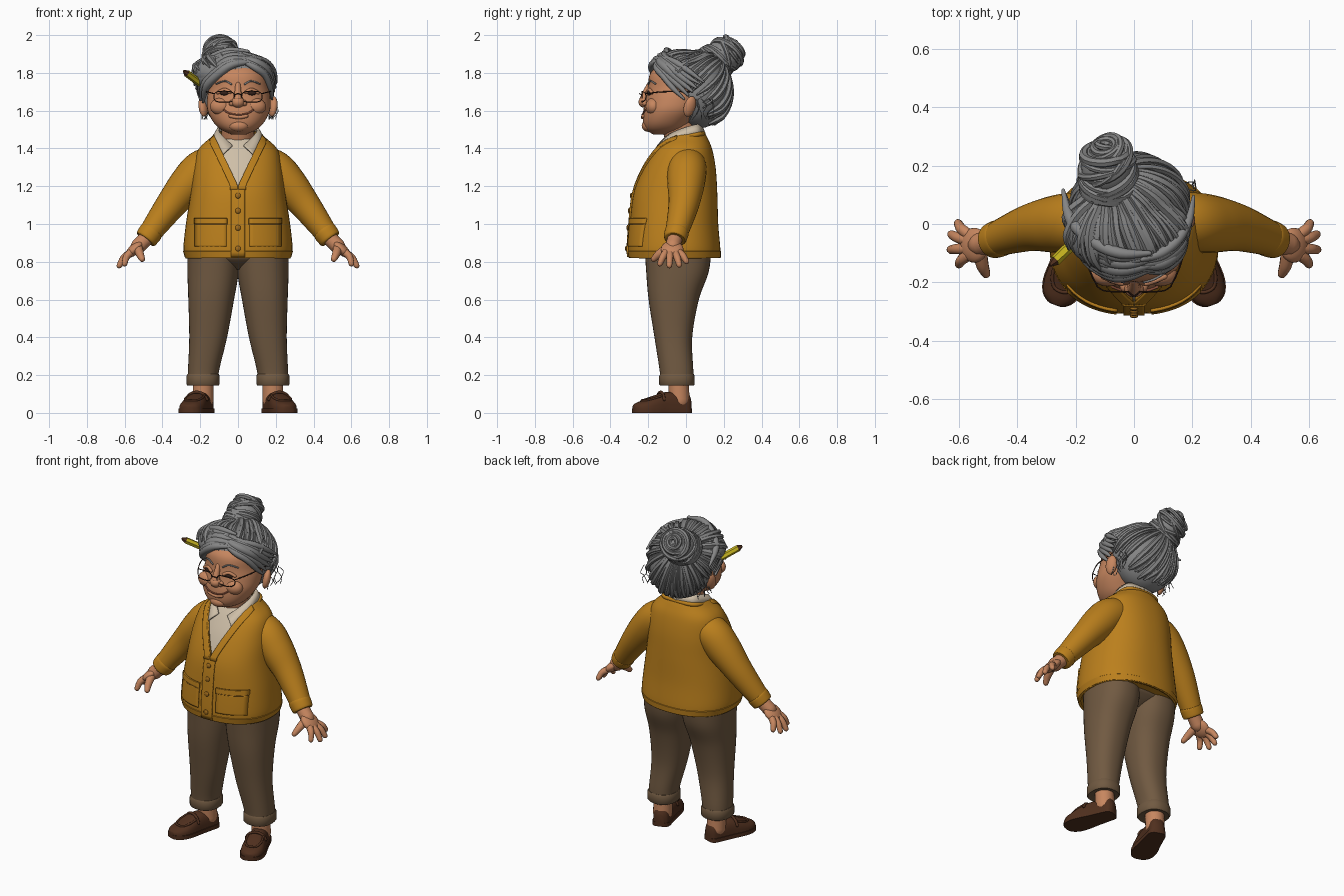
import bpy, bmesh, math, random
from math import sin, cos, pi, radians
from mathutils import Vector, Matrix, Euler

random.seed(4)
if "Cube" in bpy.data.objects:
    bpy.data.objects.remove(bpy.data.objects["Cube"])


def material(name, *rgb):
    m = bpy.data.materials.new(name)
    m.use_nodes = True
    m.diffuse_color = (*rgb, 1)
    m.node_tree.nodes["Principled BSDF"].inputs["Base Color"].default_value = (*rgb, 1)
    return m


MUSTARD = material("mustard wool", .5, .215, .012)
BUTTON = material("dark mustard", .36, .15, .012)
TROUSER = material("taupe cloth", .165, .102, .054)
SKIN = material("warm skin", .57, .24, .115)
HAIR = material("grey hair", .235, .235, .235)
SHOE = material("brown leather", .08, .029, .013)
SHIRT = material("cream cotton", .62, .52, .39)
DARK = material("dark brown", .035, .015, .01)
YELLOW = material("pencil yellow", .6, .48, .015)
LIP = material("muted lip", .3, .095, .05)


def finish(name, bm, mat, mirror=False, thick=0):
    bmesh.ops.recalc_face_normals(bm, faces=bm.faces)
    me = bpy.data.meshes.new(name)
    bm.to_mesh(me)
    bm.free()
    me.materials.append(mat)
    me.shade_smooth()
    me.set_sharp_from_angle(angle=radians(50))
    o = bpy.data.objects.new(name, me)
    bpy.context.scene.collection.objects.link(o)
    if thick:
        s = o.modifiers.new("thickness", "SOLIDIFY")
        s.thickness, s.offset = thick, 0
    if mirror:
        o.modifiers.new("mirror", "MIRROR")
    return o


def smooth(pts, n=6, closed=False):
    """Catmull-Rom resampling of tuples of any length."""
    out, k = [], len(pts)
    pick = (lambda i: pts[i % k]) if closed else (lambda i: pts[min(max(i, 0), k - 1)])
    for i in range(k if closed else k - 1):
        for j in range(n):
            t = j / n
            out.append(tuple(.5 * (2*b + (c-a)*t + (2*a-5*b+4*c-d)*t*t + (3*b-a-3*c+d)*t**3)
                             for a, b, c, d in zip(pick(i-1), pick(i), pick(i+1), pick(i+2))))
    return out if closed else out + [tuple(pts[-1])]


def loft(name, rings, mat, wrap=True, cap=True, loop=False, **kw):
    bm = bmesh.new()
    vs = [[bm.verts.new(p) for p in r] for r in rings]
    n = len(vs[0])
    pairs = list(zip(vs, vs[1:])) + ([(vs[-1], vs[0])] if loop else [])
    for a, b in pairs:
        for j in range(n if wrap else n - 1):
            k = (j + 1) % n
            bm.faces.new((a[j], a[k], b[k], b[j]))
    if cap and wrap and not loop:
        bm.faces.new(vs[0])
        bm.faces.new(vs[-1])
    return finish(name, bm, mat, **kw)


def sweep(name, pts, mat, r=None, sides=10, n=6, closed=False, tip=True, **kw):
    """Round tube through points (x, y, z, radius), with rounded ends."""
    if r:
        pts = [(*p[:3], r) for p in pts]
    path = [(Vector(p[:3]), max(p[3], .0008)) for p in smooth(pts, n, closed)]
    if tip and not closed:
        for _ in range(2):
            (p, q), d = path[-1], (path[-1][0] - path[-2][0]).normalized()
            path += [(p + d*q*.6, q*.8), (p + d*q*.95, q*.3)]
            path.reverse()
    rings, u, k = [], None, len(path)
    for i, (p, q) in enumerate(path):
        a = path[i-1][0] if closed or i else p
        t = (path[(i+1) % k if closed else min(i+1, k-1)][0] - a).normalized()
        u = u - t*u.dot(t) if u else t.orthogonal()
        u.normalize()
        w = t.cross(u)
        rings.append([p + q*(u*cos(2*pi*j/sides) + w*sin(2*pi*j/sides)) for j in range(sides)])
    return loft(name, rings, mat, loop=closed, **kw)


def blob(name, loc, size, mat, rot=(0, 0, 0), seg=24, **kw):
    bm = bmesh.new()
    bmesh.ops.create_uvsphere(bm, u_segments=seg, v_segments=seg // 2, radius=1,
                              matrix=Matrix.LocRotScale(Vector(loc), Euler(rot), Vector(size)))
    return finish(name, bm, mat, **kw)


def power(v, e):
    return math.copysign(abs(v)**e, v)


def ring(z, cx, cy, rx, ry, grow=0, e=2.3, n=40, t0=0):
    """Superellipse outline; t = 0 is the front, t0 leaves a front opening."""
    ts = [t0 + (2*pi - 2*t0) * j / (n if not t0 else n - 1) for j in range(n)]
    return [(cx + (rx+grow)*power(sin(t), 2/e), cy - (ry+grow)*power(cos(t), 2/e), z) for t in ts]


def row_at(table, z):
    for a, b in zip(table, table[1:]):
        if z <= b[0]:
            f = max(0, (z - a[0]) / (b[0] - a[0]))
            return tuple(p + (q-p)*f for p, q in zip(a, b))
    return table[-1]


def front_y(table, x, z):
    _, cx, cy, rx, ry = row_at(table, z)
    return cy - ry * max(0, 1 - min(1, abs(x-cx)/rx)**2.3)**(1/2.3)


# Cardigan with an open neckline, shirt underneath
TORSO = smooth([(.82, 0, -.06, .272, .236), (.87, 0, -.062, .283, .238), (1, 0, -.063, .27, .228),
                (1.16, 0, -.056, .245, .216), (1.29, 0, -.036, .23, .188), (1.39, 0, -.016, .205, .15),
                (1.45, 0, -.005, .145, .115), (1.485, 0, 0, .108, .09)])


def edge(z):
    return max(.002, (z - 1.2) * .47)


loft("shirt", [ring(*r, grow=-.014) for r in TORSO if 1.1 < r[0] < 1.455], SHIRT)
rings = []
for r in TORSO:
    rings.append(ring(*r, t0=math.asin(min(.95, edge(r[0]) / r[3])**1.15), n=64))
loft("cardigan", rings, MUSTARD, wrap=False, thick=.012)
loft("cardigan_underside", [ring(*row_at(TORSO, z), grow=-.005) for z in (.825, .835)], MUSTARD)
loft("hem_band", [ring(*row_at(TORSO, z), grow=g) for z, g in
                  ((.82, 0), (.822, .008), (.855, .009), (.862, 0))], MUSTARD, cap=False)


def patch(name, z0, z1, left, right, off, mat, nz=14, nx=8, thick=.012, **kw):
    rows = []
    for i in range(nz + 1):
        z = z0 + (z1 - z0) * i / nz
        a, b = left(z), right(z)
        xs = [a + (b-a)*j/nx for j in range(nx + 1)]
        rows.append([(x, front_y(TORSO, x, z) - off, z) for x in xs])
    return loft(name, rows, mat, wrap=False, thick=thick, **kw)


patch("button_placket", .825, 1.2, lambda z: -.036, lambda z: .036, .009, MUSTARD)
patch("lapel_bands", 1.18, 1.465, edge, lambda z: min(edge(z) + .04, row_at(TORSO, z)[3]*.97),
      .009, MUSTARD, mirror=True)
patch("pockets", .88, 1.0, lambda z: .06, lambda z: .225, .008, MUSTARD, mirror=True)
patch("pocket_bands", 1.0, 1.03, lambda z: .057, lambda z: .228, .011, MUSTARD, mirror=True)
patch("pocket_seams", .997, 1.001, lambda z: .057, lambda z: .228, .014, BUTTON, nz=1, thick=.008, mirror=True)
for z in (.87, .98, 1.07, 1.15):
    blob("button", (0, front_y(TORSO, 0, z) - .016, z), (.015, .007, .015), BUTTON, seg=14)
sweep("back_neck_rib", [(.125, -.03, 1.455), (.115, .055, 1.472), (.06, .088, 1.478), (-.06, .088, 1.478),
                        (-.115, .055, 1.472), (-.125, -.03, 1.455)], MUSTARD, r=.012)

# Shirt collar
top = smooth([(0, .08, 1.525), (.085, .05, 1.525), (.103, -.03, 1.5), (.08, -.1, 1.465), (.03, -.148, 1.415)])
low = smooth([(0, .098, 1.48), (.1, .072, 1.475), (.132, -.02, 1.46), (.127, -.1, 1.425), (.088, -.182, 1.36)])
loft("shirt_collar", [top, low], SHIRT, wrap=False, thick=.01, mirror=True)

# Sleeves, cuffs and hands
sweep("sleeves", [(.1, .012, 1.33, .09), (.19, .006, 1.29, .103), (.265, .0, 1.212, .099), (.345, -.01, 1.115, .083),
                  (.42, -.033, 1.015, .069), (.482, -.057, .93, .057)], MUSTARD, sides=28, tip=False, mirror=True)
sweep("sleeve_cuffs", [(.455, -.046, .965, .06), (.462, -.049, .956, .064), (.484, -.057, .926, .061),
                       (.49, -.059, .918, .055)], MUSTARD, sides=28, tip=False, mirror=True)
sweep("wrists", [(.47, -.054, .94), (.53, -.07, .88)], SKIN, r=.04, sides=16, mirror=True)
blob("palms", (.548, -.073, .866), (.06, .06, .028), SKIN, rot=(0, radians(42), 0), mirror=True)
for finger, y, tip in (("little", -.034, (.603, .002, .802)), ("ring", -.057, (.626, -.036, .784)),
                       ("middle", -.084, (.628, -.088, .78)), ("index", -.108, (.6, -.138, .79))):
    base = Vector((.57, y, .848))
    mid = base.lerp(Vector(tip), .5) + Vector((.006, 0, .006))
    sweep(finger + "_fingers", [(*base, .02), (*mid, .0185), (*tip, .015)], SKIN, mirror=True)
sweep("thumbs", [(.53, -.09, .875, .026), (.52, -.14, .843, .022), (.508, -.17, .815, .016)], SKIN, mirror=True)

# Trousers
LEG = [(.15, .185, -.048, .08, .086), (.22, .183, -.05, .082, .089), (.4, .158, -.067, .1, .1),
       (.6, .142, -.065, .121, .133), (.75, .132, -.045, .136, .166), (.9, .13, -.042, .138, .178)]
loft("trouser_legs", [ring(*r) for r in smooth(LEG)], TROUSER, mirror=True)
loft("trouser_seat", [ring(*r) for r in smooth([(.76, 0, -.045, .1, .08), (.8, 0, -.045, .2, .14),
                                                (.84, 0, -.043, .255, .165), (.95, 0, -.043, .25, .168)])], TROUSER)
loft("trouser_cuffs", [ring(z, .185, -.048, .08, .086, grow=g) for z, g in
                       ((.148, -.012), (.144, .002), (.152, .008), (.195, .008), (.205, .003), (.203, -.008))],
     TROUSER, mirror=True)

# Ankles and loafers, toes turned out
sweep("ankles", [(.185, -.035, .06), (.185, -.04, .17)], SKIN, r=.055, sides=20, mirror=True)
TURN = Matrix.Translation((.165, .022, 0)) @ Matrix.Rotation(radians(19), 4, "Z")
STATION = smooth([(0, .024, .075), (.02, .045, .108), (.08, .052, .108), (.14, .058, .11), (.2, .066, .092),
                  (.25, .066, .07), (.29, .053, .057), (.312, .03, .045), (.318, .012, .038)])


def section(s, w, h):
    return [TURN @ Vector((w*power(cos(a), .75), -s, .018 + (h-.018)*sin(a)**.7 if 0 < a < pi else .018))
            for a in (pi*j/16 for j in range(17))]


loft("shoe_uppers", [section(*r) for r in STATION], SHOE, mirror=True)
outline = [(w + .004, -s) for s, w, h in STATION]
outline += [(-x, y) for x, y in reversed(outline)]
loft("shoe_soles", [[TURN @ Vector((x, y, z)) for x, y in outline] for z in (0, .024)], SHOE, mirror=True)
sweep("shoe_straps", [TURN @ Vector((.063*cos(a), -.165, .03 + .08*sin(a)**.7)) for a in
                      (pi*j/8 for j in range(1, 8))], SHOE, r=.008, mirror=True)
sweep("shoe_toe_seams", [TURN @ Vector((x, -s, z)) for x, s, z in ((.045, .17, .092), (.045, .22, .076),
      (.028, .258, .066), (0, .268, .067), (-.028, .258, .066), (-.045, .22, .076), (-.045, .17, .092))],
      SHOE, r=.006, mirror=True)

# Head and face
sweep("neck", [(0, .005, 1.38), (0, -.025, 1.46), (0, -.05, 1.56)], SKIN, r=.087, sides=24)
HEAD = smooth([(1.475, .004, -.125, .04, .05), (1.5, .004, -.112, .095, .1), (1.54, .004, -.1, .135, .127),
               (1.6, .004, -.073, .165, .153), (1.66, .004, -.052, .168, .16), (1.72, .004, -.03, .16, .172),
               (1.8, 0, -.02, .153, .168), (1.86, 0, -.01, .1, .11)])
loft("head", [ring(*r, e=2.15) for r in HEAD], SKIN)


def on_face(x, z, lift=0):
    return (x, front_y(HEAD, x, z) - lift, z)


blob("cheeks", on_face(.09, 1.622, -.034), (.058, .042, .046), SKIN, mirror=True)
blob("chin", on_face(.004, 1.52, -.022), (.052, .034, .032), SKIN)
blob("nose_tip", on_face(0, 1.645, .002), (.035, .034, .03), SKIN)
blob("nostrils", on_face(.031, 1.64, -.003), (.018, .021, .017), SKIN, mirror=True)
sweep("nose_bridge", [(0, -.192, 1.74, .014), (0, -.21, 1.70, .018), (0, -.22, 1.66, .026)], SKIN)
blob("ears", (.184, .02, 1.622), (.022, .033, .056), SKIN, rot=(radians(-12), radians(12), radians(28)), mirror=True)
sweep("mouth", [on_face(x, z, .003) for x, z in ((-.075, 1.604), (-.045, 1.586), (.004, 1.578), (.05, 1.586),
                                                 (.08, 1.604))], LIP, r=.0045)
sweep("lower_lip", [on_face(x, z, .001) for x, z in ((-.04, 1.572), (.004, 1.565), (.045, 1.572))], SKIN, r=.01)
blob("eyes", on_face(.073, 1.693, -.002), (.024, .01, .012), DARK, rot=(0, 0, radians(15)), mirror=True)
sweep("upper_eyelids", [on_face(x, z, .002) for x, z in ((.042, 1.698), (.073, 1.712), (.106, 1.695))],
      SKIN, r=.009, mirror=True)
sweep("eyebrows", [on_face(x, z, .001) for x, z in ((.035, 1.74), (.07, 1.757), (.115, 1.742))],
      HAIR, r=.0045, mirror=True)

# Spectacles
sweep("spectacle_rims", [(.073 + .055*power(cos(a), .7), -.232 + .02*cos(a)**2*(cos(a) > 0),
                          1.674 + .029*power(sin(a), .7)) for a in (2*pi*j/16 for j in range(16))],
      DARK, r=.0026, sides=6, n=3, closed=True, mirror=True)
sweep("spectacle_bridge", [(-.021, -.232, 1.682), (0, -.247, 1.69), (.021, -.232, 1.682)], DARK, r=.0028, sides=6)
sweep("spectacle_arms", [(.127, -.212, 1.69), (.165, -.12, 1.7), (.178, .02, 1.7)], DARK, r=.003, sides=6, mirror=True)

# Hair masses and combed locks gathered toward the bun
MASSES = [(Vector((-.012, .07, 1.705)), Vector((.19, .16, .198))), (Vector((-.028, -.025, 1.8)), Vector((.208, .148, .106)))]
for part, (c, s) in zip(("hair_back", "hair_crown"), MASSES):
    blob(part, c, s, HAIR, seg=32)
CORE = Vector((-.01, .03, 1.75))


def hair_point(d, lift):
    far = 0
    for c, s in MASSES:
        p = Vector([a/b for a, b in zip(CORE - c, s)])
        q = Vector([a/b for a, b in zip(d, s)])
        a, b, k = q.dot(q), p.dot(q), p.dot(p) - 1
        far = max(far, (-b + math.sqrt(b*b - a*k)) / a)
    return CORE + d*(far + lift)


BUN = Vector((-.092, .195, 1.888))
goal = (BUN - CORE).normalized()
for i in range(84):
    phi = (i + random.uniform(-.7, .7)) * 2*pi/84
    f = min(1, max(0, (abs(math.degrees((phi + pi) % (2*pi) - pi)) - 40) / 110))
    el = radians(24 - 82*f*f*(3 - 2*f) + random.uniform(-5, 5))
    d = Vector((sin(phi)*cos(el), -cos(phi)*cos(el), sin(el)))
    fat, lift, sway = random.uniform(.008, .018), random.uniform(-.005, .008), random.uniform(-.12, .12)
    pts = []
    for t in range(7):
        e = d.slerp(goal, t/6*.88)
        e.rotate(Matrix.Rotation(sway*sin(pi*t/6), 3, goal))
        pts.append((*hair_point(e, lift), fat*(1 if t else .4)))
    sweep("hair_lock", pts, HAIR, sides=6, n=3)


# Side-swept fringe, each lock lying above and outside the one before
def fringe(name, pts, count, out):
    for i in range(count):
        k, w = i*.013, random.uniform(.85, 1.2)
        sweep(name, [(x + out*k*j/3 + random.uniform(-.004, .004), y + k*(.6 + .25*j),
                      z + k*(.6 + .2*j) + random.uniform(-.005, .005), r*w)
                     for j, (x, y, z, r) in enumerate(pts)], HAIR, sides=8)


fringe("fringe_right", [(.055, -.155, 1.855, .01), (-.03, -.178, 1.84, .022), (-.1, -.166, 1.797, .025),
                        (-.168, -.112, 1.73, .023), (-.186, -.03, 1.645, .007)], 8, -.5)
fringe("fringe_left", [(.03, -.16, 1.86, .01), (.09, -.155, 1.828, .02), (.143, -.122, 1.785, .02),
                       (.168, -.07, 1.725, .016), (.178, -.01, 1.665, .006)], 6, .3)

# Coiled bun with a loose twist round its base
blob("bun_core", BUN, (.09, .098, .086), HAIR)
axis = Vector((-.1, .75, .55)).normalized()
side = axis.orthogonal().normalized()


def coil(name, centre, radius, tilt, r):
    n = (axis + Vector([random.uniform(-tilt, tilt) for _ in range(3)])).normalized()
    u = (side - n*side.dot(n)).normalized()
    w = n.cross(u)
    ts = [2*pi*j/9 for j in range(9)]
    sweep(name, [centre + (u*cos(t) + w*sin(t))*radius for t in ts], HAIR, r=r, sides=7, n=3, closed=True)


for i in range(16):
    a = radians(14 + 9.5*i)
    coil("bun_coil", BUN + axis*.096*cos(a), .094*sin(a), .5, random.uniform(.009, .017))
for i in range(4):
    coil("bun_base_twist", BUN - axis*(.045 + .012*i), .092, .25, .016)

# Loose wisps at the temples and nape
for i in range(16):
    s = 1 if i % 2 else -1
    x, y = s*random.uniform(.16, .19), random.uniform(0, .14)
    drop = [(x + s*random.uniform(-.01, .025), y + random.uniform(-.02, .02), 1.66 - .035*j) for j in range(4)]
    sweep("hair_wisp", drop, HAIR, r=.002, sides=5, n=4)

# Pencil tucked into the hair
sweep("pencil", [(-.16, -.02, 1.715), (-.272, -.127, 1.798)], YELLOW, r=.019, sides=6, n=1, tip=False)
sweep("pencil_point", [(-.272, -.127, 1.798, .0185), (-.288, -.142, 1.81, .006)], SHOE, sides=6, n=1, tip=False)
